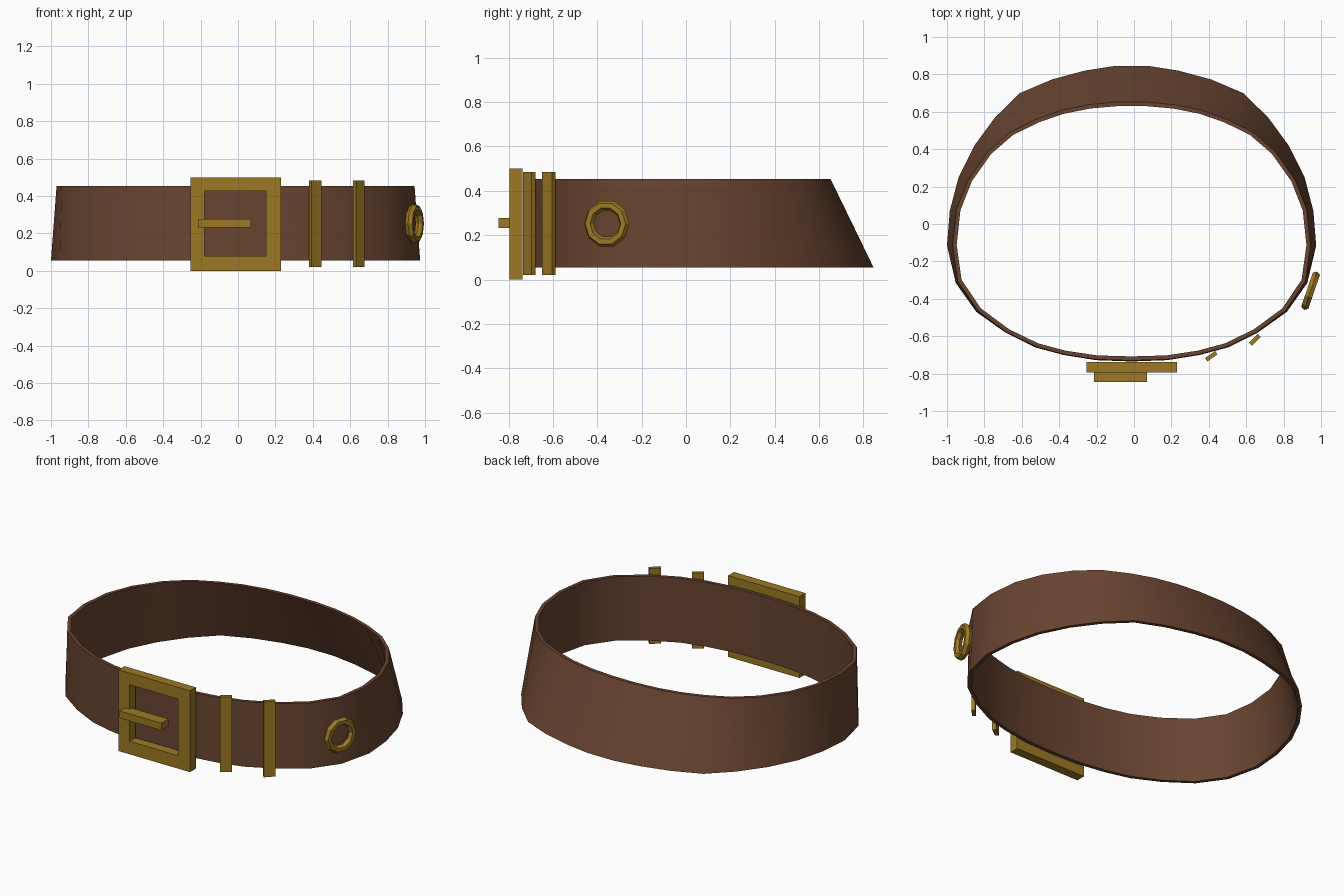
import bpy, bmesh
from math import radians
from mathutils import Matrix, Vector

cube = bpy.data.objects.get("Cube")
if cube:
    bpy.data.objects.remove(cube, do_unlink=True)


def make_material(name, rgb):
    mat = bpy.data.materials.new(name)
    mat.use_nodes = True
    color = (*rgb, 1.0)
    mat.diffuse_color = color
    mat.node_tree.nodes["Principled BSDF"].inputs["Base Color"].default_value = color
    return mat


leather = make_material("brown leather", (0.14, 0.058, 0.03))
brass = make_material("aged brass", (0.33, 0.19, 0.018))


def add_object(name, bm, mat):
    bmesh.ops.recalc_face_normals(bm, faces=bm.faces)
    mesh = bpy.data.meshes.new(name)
    bm.to_mesh(mesh)
    bm.free()
    mesh.materials.append(mat)
    obj = bpy.data.objects.new(name, mesh)
    bpy.context.collection.objects.link(obj)
    return obj


def add_box(name, center, size, mat, turn=0):
    bm = bmesh.new()
    place = (Matrix.Translation(center) @ Matrix.Rotation(radians(turn), 4, "Z")
             @ Matrix.Diagonal((*size, 1)))
    bmesh.ops.create_cube(bm, size=1, matrix=place)
    return add_object(name, bm, mat)


# Strap: half outlines from back to front, mirrored across the middle
BELT_X, LOW, HIGH, THICK = -0.013, 0.055, 0.453, 0.022
low_half = [(.09, .845), (.25, .82), (.425, .773), (.597, .7), (.73, .57), (.84, .42),
            (.925, .25), (.972, .07), (.987, -.115), (.94, -.315), (.83, -.47),
            (.675, -.58), (.515, -.66), (.365, -.7), (.19, -.728), (0, -.735)]
high_half = [(.08, .652), (.23, .638), (.375, .608), (.51, .56), (.65, .49), (.77, .385),
             (.875, .235), (.937, .075), (.957, -.115), (.93, -.305), (.825, -.462),
             (.67, -.578), (.512, -.656), (.363, -.697), (.19, -.724), (0, -.73)]


def full_outline(half):
    return [Vector(p) for p in half] + [Vector((-x, y)) for x, y in half[-2::-1]]


def inset(outline):
    return [p - p.normalized() * THICK for p in outline]


bm = bmesh.new()
low, high = full_outline(low_half), full_outline(high_half)
rings = []
for outline, z in ((low, LOW), (high, HIGH), (inset(high), HIGH), (inset(low), LOW)):
    rings.append([bm.verts.new((p.x + BELT_X, p.y, z)) for p in outline])
count = len(low)
for r in range(4):
    a, b = rings[r], rings[(r + 1) % 4]
    for i in range(count):
        j = (i + 1) % count
        bm.faces.new((a[i], a[j], b[j], b[i]))
strap = add_object("strap", bm, leather)
bpy.context.view_layer.objects.active = strap
strap.select_set(True)
bpy.ops.object.shade_smooth_by_angle(angle=radians(35))
strap.select_set(False)

# Buckle frame: square ring with a rectangular opening
bm = bmesh.new()


def rectangle(x0, x1, z0, z1, y):
    return [bm.verts.new((x, y, z)) for x, z in ((x0, z0), (x1, z0), (x1, z1), (x0, z1))]


outer, opening = (-.255, .23, 0, .5), (-.18, .15, .08, .428)
FRONT, BACK = -.795, -.738
loops = [rectangle(*outer, FRONT), rectangle(*opening, FRONT),
         rectangle(*opening, BACK), rectangle(*outer, BACK)]
for r in range(4):
    a, b = loops[r], loops[(r + 1) % 4]
    for i in range(4):
        j = (i + 1) % 4
        bm.faces.new((a[i], a[j], b[j], b[i]))
add_object("buckle_frame", bm, brass)

# Buckle prong
add_box("buckle_prong", (-.072, -.81, .255), (.285, .07, .044), brass)

# Upright keeper bars following the strap
for name, spot, turn in (("inner_keeper", (.413, -.707, .252), 35),
                         ("outer_keeper", (.646, -.619, .252), 45)):
    add_box(name, spot, (.066, .022, .464), brass, turn)

# Eyelet ring on the left side
bpy.ops.mesh.primitive_torus_add(major_segments=10, minor_segments=6,
                                 major_radius=.085, minor_radius=.023)
eyelet = bpy.context.object
eyelet.name = "eyelet_ring"
eyelet.data.materials.append(brass)
eyelet.data.transform(Matrix.Translation((.944, -.357, .252))
                      @ Matrix.Rotation(radians(-19), 4, "Z")
                      @ Matrix.Rotation(radians(90), 4, "Y")
                      @ Matrix.Rotation(radians(18), 4, "Z"))
